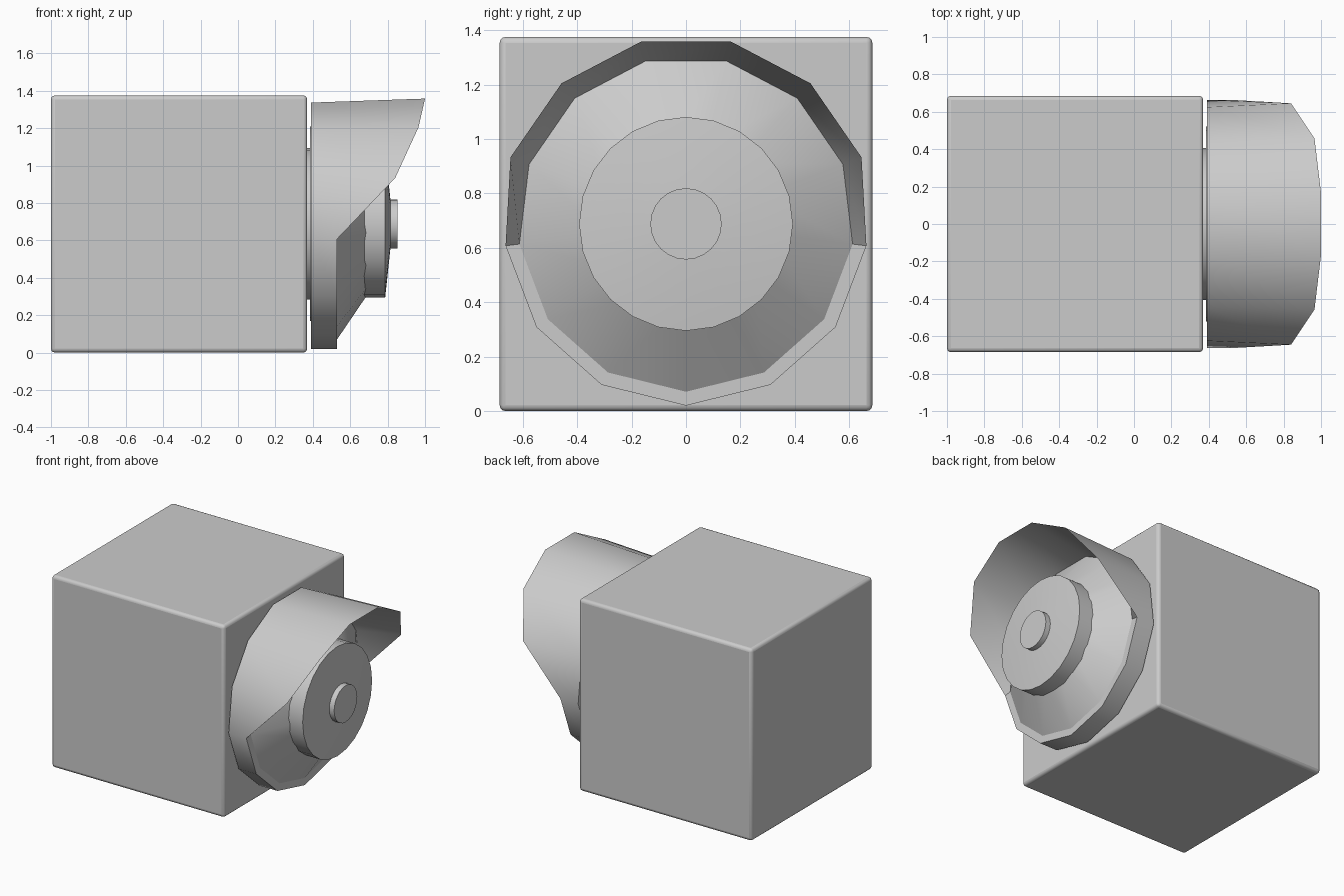
import bpy, bmesh
from math import sin, cos, pi, radians

if "Cube" in bpy.data.objects:
    bpy.data.objects.remove(bpy.data.objects["Cube"])

CZ = 0.688  # height of the lamp axis


def finish(name, bm, angle=30):
    bmesh.ops.recalc_face_normals(bm, faces=bm.faces)
    me = bpy.data.meshes.new(name)
    bm.to_mesh(me)
    bm.free()
    ob = bpy.data.objects.new(name, me)
    bpy.context.collection.objects.link(ob)
    bpy.ops.object.select_all(action='DESELECT')
    ob.select_set(True)
    bpy.context.view_layer.objects.active = ob
    bpy.ops.object.shade_smooth_by_angle(angle=radians(angle))
    return ob


def loft(name, rings):
    """Skin closed rings of points one after another and cap both ends."""
    bm = bmesh.new()
    loops = [[bm.verts.new(p) for p in ring] for ring in rings]
    n = len(loops[0])
    for a, b in zip(loops, loops[1:]):
        for i in range(n):
            j = (i + 1) % n
            bm.faces.new((a[i], a[j], b[j], b[i]))
    bm.faces.new(loops[0])
    bm.faces.new(loops[-1])
    return finish(name, bm)


def ring(x, r, n):
    """Ring about the x axis, first vertex at the bottom."""
    return [(x, r * sin(2 * pi * i / n), CZ - r * cos(2 * pi * i / n))
            for i in range(n)]


# housing: cube with softly rounded edges
bm = bmesh.new()
bmesh.ops.create_cube(bm, size=1)
for v in bm.verts:
    v.co = (-0.315 + v.co.x * 1.37, v.co.y * 1.37, 0.6875 + v.co.z * 1.375)
housing = finish("housing", bm)
bev = housing.modifiers.new("bevel", 'BEVEL')
bev.width = 0.022
bev.segments = 3

# mounting collar between housing and visor
loft("collar", [ring(0.36, 0.405, 24), ring(0.40, 0.405, 24)])
loft("back_plate", [ring(0.386, 0.52, 24), ring(0.40, 0.52, 24)])

# visor: 13-sided hood, cut away below, with the reflector cone inside
N = 13
reach = [0.53, 0.53, 0.53, 0.53, 0.84, 0.965, 1.0]
edge = []
for i in range(N):
    k = min(i, N - i)
    r = 0.668 if k < 4 else 0.69
    edge.append((reach[k], r * sin(2 * pi * i / N), CZ - r * cos(2 * pi * i / N)))
loft("visor_and_reflector", [ring(0.39, 0.668, N), edge, ring(0.53, 0.617, N),
                             ring(0.745, 0.30, N)])

# lamp disc with a slightly domed face, and its centre knob
loft("lamp_disc", [ring(0.60, 0.393, 24), ring(0.787, 0.393, 24),
                   ring(0.815, 0.13, 24)])
loft("centre_knob", [ring(0.79, 0.131, 24), ring(0.853, 0.131, 24)])
